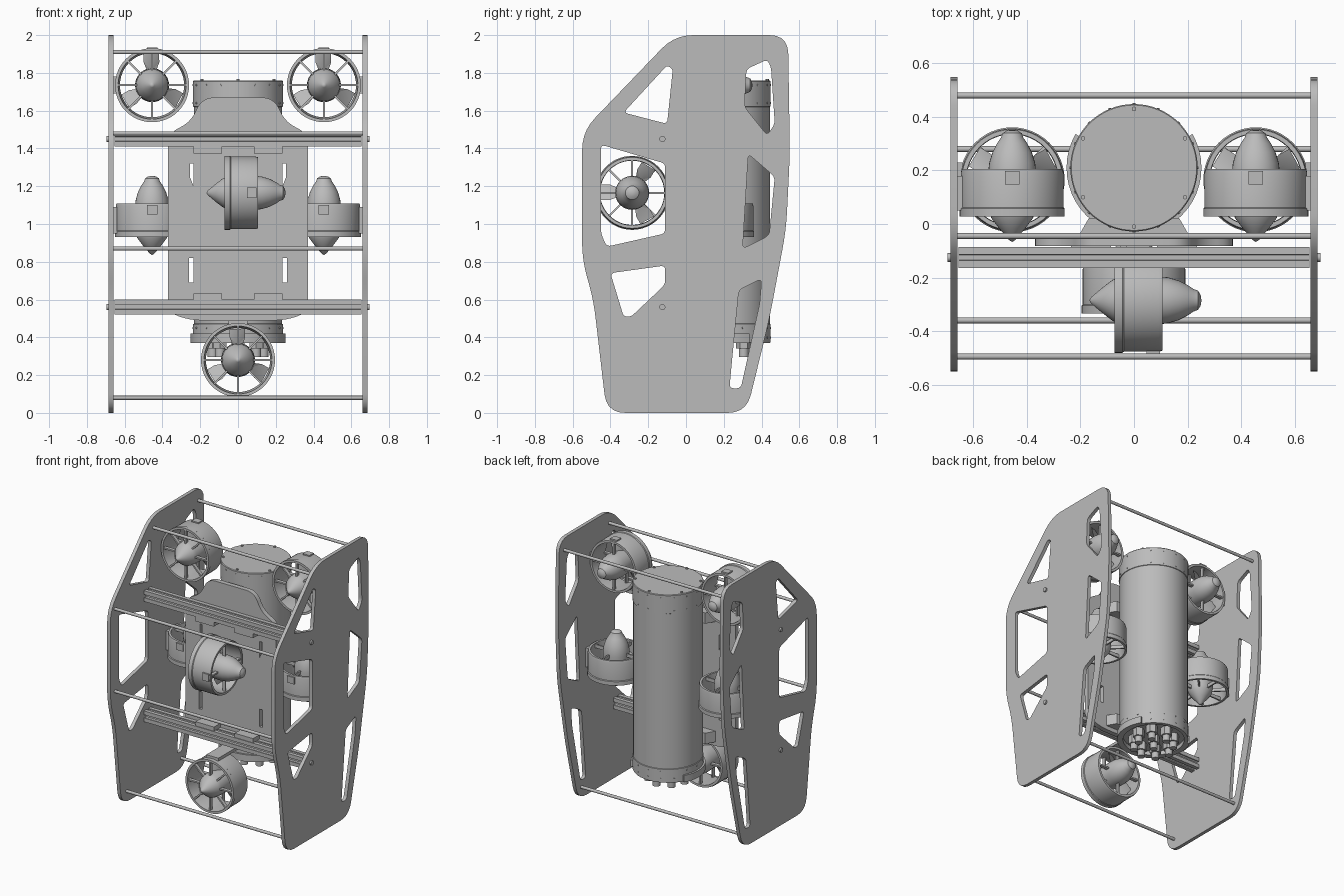
import bpy, bmesh, math
from math import cos, sin, pi
from mathutils import Matrix, Vector

cube = bpy.data.objects.get("Cube")
if cube:
    bpy.data.objects.remove(cube, do_unlink=True)

grey = bpy.data.materials.new("plain_grey")
grey.use_nodes = True
tone = (0.5, 0.5, 0.5, 1)
grey.diffuse_color = tone
for node in grey.node_tree.nodes:
    if node.type == 'BSDF_PRINCIPLED':
        node.inputs["Base Color"].default_value = tone

made = []


def add(name, mesh, matrix=Matrix()):
    mesh.materials.clear()
    mesh.materials.append(grey)
    ob = bpy.data.objects.new(name, mesh)
    ob.matrix_world = matrix
    bpy.context.collection.objects.link(ob)
    made.append(ob)
    return ob


def finish(bm, name):
    bmesh.ops.recalc_face_normals(bm, faces=bm.faces)
    mesh = bpy.data.meshes.new(name)
    bm.to_mesh(mesh)
    bm.free()
    return mesh


def cube_into(bm, size, matrix):
    bmesh.ops.create_cube(bm, size=1, matrix=matrix @ Matrix.Diagonal((*size, 1)))


def box(name, lo, hi):
    lo, hi = Vector(lo), Vector(hi)
    bm = bmesh.new()
    cube_into(bm, hi - lo, Matrix.Translation((lo + hi) / 2))
    add(name, finish(bm, name))


def rod(name, a, b, r, sides=16):
    a, b = Vector(a), Vector(b)
    turn = (b - a).to_track_quat('Z', 'Y').to_matrix().to_4x4()
    bm = bmesh.new()
    bmesh.ops.create_cone(bm, cap_ends=True, segments=sides, radius1=r, radius2=r,
                          depth=(b - a).length, matrix=Matrix.Translation((a + b) / 2) @ turn)
    add(name, finish(bm, name))


def lathe(bm, profile, closed=False, steps=48):
    """Turn (radius, height) points around z."""
    verts = [bm.verts.new((r, 0, h)) for r, h in profile]
    edges = [bm.edges.new(p) for p in zip(verts, verts[1:])]
    if closed:
        edges.append(bm.edges.new((verts[-1], verts[0])))
    bmesh.ops.spin(bm, geom=verts + edges, cent=(0, 0, 0), axis=(0, 0, 1),
                   angle=2 * pi, steps=steps, use_merge=True)
    bmesh.ops.remove_doubles(bm, verts=bm.verts, dist=0.0002)


def rounded(points, radius):
    """Ease every corner of a closed outline."""
    pts, out = [Vector(p) for p in points], []
    for i, p in enumerate(pts):
        a, b = pts[i - 1] - p, pts[(i + 1) % len(pts)] - p
        d = min(radius, 0.45 * a.length, 0.45 * b.length)
        a, b = p + a.normalized() * d, p + b.normalized() * d
        for k in range(6):
            t = k / 5
            out.append(a * (1 - t) ** 2 + p * 2 * t * (1 - t) + b * t * t)
    return out


def sheet(name, loops, thickness, matrix):
    """Flat outline with holes, extruded along its local z."""
    curve = bpy.data.curves.new(name, 'CURVE')
    curve.dimensions, curve.fill_mode, curve.extrude = '2D', 'BOTH', thickness / 2
    for loop in loops:
        spline = curve.splines.new('POLY')
        spline.points.add(len(loop) - 1)
        for point, co in zip(spline.points, loop):
            point.co = (co[0], co[1], 0, 1)
        spline.use_cyclic_u = True
    temp = bpy.data.objects.new(name, curve)
    mesh = bpy.data.meshes.new_from_object(temp)
    bpy.data.objects.remove(temp)
    bpy.data.curves.remove(curve)
    return add(name, mesh, matrix)


def facing(x, y, z, at):
    m = Matrix((x, y, z)).transposed().to_4x4()
    m.translation = at
    return m


# Side panels with cut-outs
outline = [(-.06, 2), (.54, 2), (.55, 1.37), (.53, .97), (.44, .49), (.32, 0),
           (-.42, 0), (-.49, .6), (-.55, .81), (-.55, 1.49)]
cutouts = [
    [(-.33, 1.59), (-.1, 1.53), (-.07, 1.82), (-.1, 1.84)],
    [(-.45, 1.42), (-.11, 1.32), (-.11, .95), (-.42, .88), (-.45, .95)],
    [(-.4, .74), (-.11, .78), (-.11, .68), (-.29, .51), (-.33, .51)],
    [(.32, 1.82), (.43, 1.87), (.45, 1.83), (.47, 1.53), (.43, 1.47), (.31, 1.62)],
    [(.33, 1.37), (.47, 1.25), (.44, .94), (.3, .87)],
    [(.28, .65), (.4, .71), (.39, .58), (.29, .13), (.23, .13), (.24, .24)]]
panel_loops = [rounded(outline, .1)] + [rounded(c, .025) for c in cutouts]
for side, x in (("left", .673), ("right", -.673)):
    sheet(side + "_side_panel", panel_loops, .026,
          facing((0, 1, 0), (0, 0, 1), (1, 0, 0), (x, 0, 0)))

# Cross rods
for y, z in ((-.045, 1.91), (.48, 1.91), (-.495, 1.48), (-.495, .87), (-.36, .08), (.28, .08)):
    rod("cross_rod", (-.682, y, z), (.682, y, z), .011)

# Slotted rails, end screws, brackets and saddles
quarter = [(.04, -.04), (.04, -.012), (.032, -.012), (.032, -.024), (.018, -.01),
           (.018, .01), (.032, .024), (.032, .012), (.04, .012)]
rail = [Matrix.Rotation(k * pi / 2, 2) @ Vector(p) for k in range(4) for p in quarter]
for z, bracket_z in ((1.45, 1.392), (.56, .613)):
    sheet("slotted_rail", [rail], 1.31, facing((0, 1, 0), (0, 0, 1), (1, 0, 0), (0, -.125, z)))
    sheet("saddle", [[(-.21, -.05), (.21, -.05), (.17, .02), (-.17, .02)]], .08,
          Matrix.Translation((0, 0, z)))
    for s in (-1, 1):
        rod("rail_screw", (s * .66, -.125, z), (s * .697, -.125, z), .016)
        box("rail_bracket", (s * .16 - .075, -.16, bracket_z - .018),
            (s * .16 + .075, -.08, bracket_z + .018))

# Mounting plate with slots
half = [(.19, 1.67), (.25, 1.54), (.37, 1.48), (.37, .53), (.25, .49)]
loops = [rounded(half + [(-x, z) for x, z in reversed(half)], .09)]
for s in (-1, 1):
    loops.append([(s * .235, .69), (s * .26, .69), (s * .26, .82), (s * .235, .82)])
    loops.append([(s * .235, 1.2), (s * .255, 1.25), (s * .255, 1.32), (s * .235, 1.32)])
sheet("mounting_plate", loops, .035, facing((1, 0, 0), (0, 0, 1), (0, -1, 0), (0, -.065, 0)))

# Sealed tube with end caps
centre = Matrix.Translation((0, .21, 0))
bm = bmesh.new()
lathe(bm, [(0, .4), (.21, .4), (.21, .37), (.235, .37), (.238, .375), (.238, .47), (.234, .472),
           (.234, 1.62), (.238, 1.622), (.238, 1.755), (.234, 1.76), (0, 1.76)], steps=64)
add("sealed_tube", finish(bm, "sealed_tube"), centre)
for k in range(6):
    a = pi / 2 + k * pi / 3
    x, y = .22 * cos(a), .21 + .22 * sin(a)
    rod("cap_bolt", (x, y, 1.75), (x, y, 1.768), .009, 6)
for z in [.4, .45, 1.64, 1.735]:
    for k in range(16):
        a = k * pi / 8
        d = Vector((cos(a), sin(a), 0))
        c = Vector((0, .21, z))
        rod("tube_screw", c + d * .23, c + d * .241, .005, 8)

# Lower clamp around the front of the tube
arc = [math.radians(150 + 240 * k / 32) for k in range(33)]
clamp = [(.252 * cos(a), .252 * sin(a)) for a in arc]
clamp += [(.232 * cos(a), .232 * sin(a)) for a in reversed(arc)]
sheet("tube_clamp", [clamp], .05, centre @ Matrix.Translation((0, 0, .395)))

# Cable plugs under the tube
spots = [(0, 0)] + [(.135 * cos(k * pi / 4), .135 * sin(k * pi / 4)) for k in range(8)]
for x, y in spots:
    rod("plug_nut", (x, y + .21, .34), (x, y + .21, .41), .04, 6)
    rod("plug_tip", (x, y + .21, .295), (x, y + .21, .35), .026)

# Thruster meshes, with the motor tail along local +z
bm = bmesh.new()
lathe(bm, [(.196, -.089), (.196, -.06), (.192, -.055), (.192, .075), (.188, .089),
           (.172, .089), (.17, 0), (.18, -.089)], closed=True)
cube_into(bm, (.055, .012, .05), Matrix.Translation((0, -.194, .055)))
duct = finish(bm, "duct")

bm = bmesh.new()
lathe(bm, [(0, -.184), (.012, -.177), (.05, -.132), (.078, -.095), (.085, -.07), (.088, 0),
           (.09, .07), (.086, .11), (.074, .15), (.056, .185), (.042, .205), (.036, .222),
           (.02, .232), (0, .235)], steps=32)
hub = finish(bm, "hub")

bm = bmesh.new()
for count, height in ((8, -.072), (4, .07)):
    for k in range(count):
        turn = Matrix.Rotation(2 * pi * k / count, 4, 'Z')
        cube_into(bm, (.105, .011, .025), turn @ Matrix.Translation((.13, 0, height)))
spokes = finish(bm, "spokes")

bm = bmesh.new()
for k in range(3):
    turn = Matrix.Rotation(2 * pi * k / 3 + .5, 4, 'Z')
    rings = []
    for r, chord, pitch in ((.07, .07, .9), (.12, .1, .6), (.165, .09, .42)):
        rings.append([bm.verts.new(turn @ Vector((r, s * chord / 2 * cos(pitch),
                      s * chord / 2 * sin(pitch) + o)))
                      for s, o in ((-1, 0), (0, .006), (1, 0), (0, -.006))])
    for a, b in zip(rings, rings[1:]):
        for i in range(4):
            j = (i + 1) % 4
            bm.faces.new((a[i], a[j], b[j], b[i]))
    bm.faces.new(rings[-1])
blades = finish(bm, "blades")


def thruster(name, at, turn):
    matrix = Matrix.Translation(at) @ turn
    for part, mesh in (("duct", duct), ("hub", hub), ("guard_spokes", spokes), ("propeller", blades)):
        add(name + "_" + part, mesh.copy(), matrix)


backward = Matrix.Rotation(-pi / 2, 4, 'X')
thruster("front_thruster", (.017, -.285, 1.165), Matrix.Rotation(pi / 2, 4, 'Y'))
thruster("bottom_thruster", (0, -.245, .28), backward)
box("front_thruster_mount", (-.03, -.1, 1.1), (.06, -.08, 1.23))
box("bottom_thruster_mount", (-.05, -.3, .468), (.05, -.05, .49))
for side, s in (("left", 1), ("right", -1)):
    thruster(side + "_top_thruster", (s * .455, .117, 1.735), backward)
    thruster(side + "_lift_thruster", (s * .455, .165, 1.02), Matrix())
    box(side + "_top_thruster_mount", (s * .64, .05, 1.69), (s * .662, .18, 1.78))
    box(side + "_lift_thruster_mount", (s * .64, .1, .95), (s * .662, .23, 1.09))

# Smooth curved faces, keep edges sharp
bpy.ops.object.select_all(action='DESELECT')
for ob in made:
    ob.select_set(True)
bpy.context.view_layer.objects.active = made[0]
bpy.ops.object.shade_smooth_by_angle(angle=math.radians(30))
